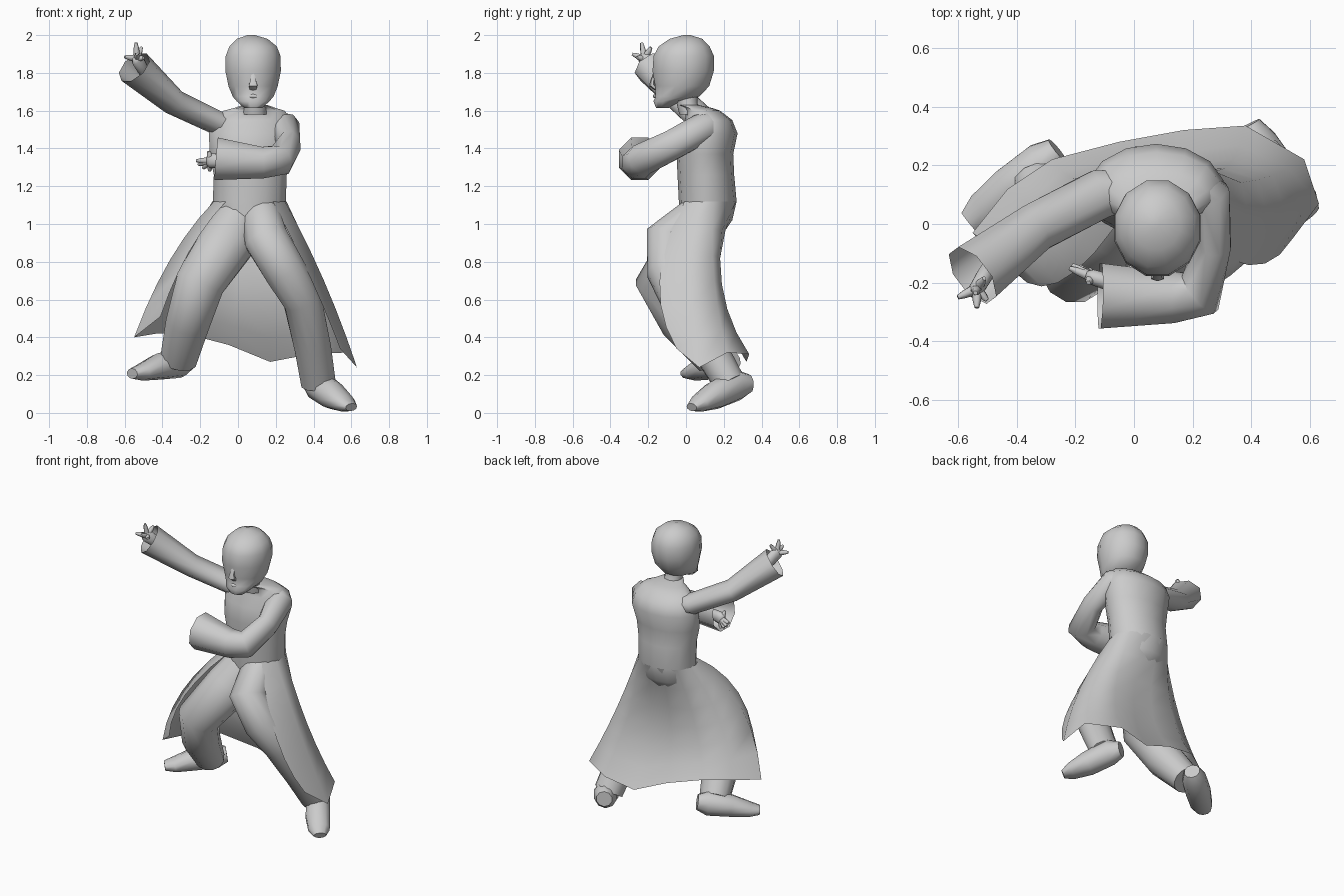
import bpy, bmesh, math
from mathutils import Vector


def make(name, verts, faces, angle=60):
    me = bpy.data.meshes.new(name)
    me.from_pydata([tuple(v) for v in verts], [], faces)
    bm = bmesh.new()
    bm.from_mesh(me)
    bmesh.ops.recalc_face_normals(bm, faces=bm.faces)
    bm.to_mesh(me)
    bm.free()
    ob = bpy.data.objects.new(name, me)
    bpy.context.collection.objects.link(ob)
    bpy.ops.object.select_all(action='DESELECT')
    ob.select_set(True)
    bpy.context.view_layer.objects.active = ob
    bpy.ops.object.shade_smooth_by_angle(angle=math.radians(angle))
    return ob


def bridge(name, rings, caps=(True, True), closed=True):
    """Skin a list of equal-length point rings."""
    n = len(rings[0])
    verts = [p for r in rings for p in r]
    faces = []
    for i in range(len(rings) - 1):
        for j in range(n if closed else n - 1):
            k = (j + 1) % n
            faces.append((i * n + j, i * n + k, (i + 1) * n + k, (i + 1) * n + j))
    if caps[0]:
        faces.append(tuple(range(n)))
    if caps[1]:
        faces.append(tuple(range(len(verts) - n, len(verts))))
    return make(name, verts, faces)


def stack(name, rings, sides, caps=(True, True)):
    """Loft of level ellipses: z, cx, cy, rx, ry."""
    pts = []
    for z, cx, cy, rx, ry in rings:
        pts.append([Vector((cx + rx * math.cos(a), cy + ry * math.sin(a), z))
                    for a in (math.tau * (j + .5) / sides for j in range(sides))])
    return bridge(name, pts, caps)


def tube(name, path, sides=8, up=(0, 0, 1), caps=(True, True)):
    """Sweep along a path of x, y, z, half-width, half-height."""
    c = [Vector(p[:3]) for p in path]
    rings = []
    for i, p in enumerate(path):
        t = Vector((0, 0, 0))
        if i > 0:
            t += (c[i] - c[i - 1]).normalized()
        if i < len(c) - 1:
            t += (c[i + 1] - c[i]).normalized()
        t.normalize()
        s = t.cross(Vector(up)).normalized()
        o = s.cross(t)
        rings.append([c[i] + s * p[3] * math.cos(a) + o * p[4] * math.sin(a)
                      for a in (math.tau * (j + .5) / sides for j in range(sides))])
    return bridge(name, rings, caps)


# Head, nose, lips, neck
stack("head", [(1.615, .08, -.125, .05, .035), (1.65, .08, -.10, .09, .075),
               (1.675, .08, -.045, .112, .12), (1.73, .08, -.02, .135, .148),
               (1.81, .08, -.015, .152, .168), (1.89, .08, -.012, .15, .165),
               (1.94, .08, -.01, .13, .14), (1.98, .075, 0, .085, .09),
               (2.0, .07, .005, .02, .02)], 12)
tube("nose", [(.08, -.165, 1.80, .01, .008), (.08, -.178, 1.755, .018, .012),
              (.08, -.18, 1.735, .026, .016), (.08, -.158, 1.715, .02, .01)], 6, (0, 1, 0))
tube("lips", [(.045, -.145, 1.675, .006, .006), (.08, -.163, 1.677, .014, .012),
              (.115, -.145, 1.675, .006, .006)], 6)
stack("neck", [(1.58, .09, .03, .065, .065), (1.64, .09, .005, .058, .055),
               (1.70, .085, .0, .06, .06)], 10)

# Coat body, tapering into the trousers at the open front
stack("coat_body", [(.94, .06, .08, .14, .11), (1.02, .055, .105, .18, .14),
                    (1.12, .06, .115, .198, .153),
                    (1.26, .065, .105, .198, .15), (1.37, .065, .10, .22, .15),
                    (1.48, .075, .115, .235, .158), (1.55, .078, .12, .215, .125),
                    (1.60, .085, .09, .165, .09), (1.615, .09, .06, .11, .075),
                    (1.63, .09, .01, .068, .055)], 14)

# Coat skirt: open at the front, waist to hem
mid = [(-.26, -.20, .85), (-.36, -.09, .81), (-.31, .07, .76), (-.18, .15, .72),
       (0, .165, .69), (.15, .175, .67), (.31, .19, .68), (.42, .15, .70),
       (.455, .02, .70), (.39, -.14, .70)]
hem = [(-.41, -.16, .51), (-.55, -.03, .40), (-.43, .12, .42), (-.28, .22, .42),
       (-.05, .28, .36), (.17, .32, .27), (.38, .335, .31), (.58, .22, .32),
       (.63, .07, .24), (.54, -.05, .34)]
waist = [(.06 + .2 * math.cos(a), .115 + .155 * math.sin(a), 1.12)
         for a in (math.radians(232 - 284 * i / 9) for i in range(10))]
rows = []
for k in range(7):
    t = k / 6
    w = ((1 - t) * (1 - 2 * t), 4 * t * (1 - t), t * (2 * t - 1))
    rows.append([Vector(a) * w[0] + Vector(b) * w[1] + Vector(c) * w[2]
                 for a, b, c in zip(waist, mid, hem)])
bridge("coat_skirt", rows, (False, False), closed=False)

# Trouser legs
tube("left_leg", [(.03, .09, 1.09, .11, .08), (-.06, 0, .90, .15, .13),
                  (-.20, -.14, .69, .135, .13), (-.265, -.02, .48, .12, .12),
                  (-.315, .14, .28, .10, .09)], 12, (0, 1, 0))
tube("right_leg", [(.11, .08, 1.09, .10, .08), (.15, -.10, .92, .12, .12),
                   (.25, -.10, .75, .115, .11), (.34, -.03, .60, .105, .105),
                   (.395, .12, .35, .10, .095), (.425, .23, .16, .095, .085)], 12, (0, 1, 0))

# Shoes
tube("left_shoe", [(-.26, .25, .275, .05, .05), (-.31, .21, .265, .075, .08),
                   (-.42, .12, .245, .08, .07), (-.51, .045, .215, .07, .045),
                   (-.56, .005, .208, .045, .028)], 10)
tube("right_shoe", [(.385, .335, .155, .05, .05), (.42, .27, .15, .075, .085),
                    (.50, .15, .092, .08, .075), (.565, .07, .05, .07, .047),
                    (.60, .03, .03, .04, .022)], 10)

# Sleeves, open at the cuff
tube("left_sleeve", [(-.01, .12, 1.51, .07, .06), (-.12, .10, 1.54, .09, .065),
                     (-.34, -.015, 1.645, .09, .068), (-.55, -.175, 1.83, .115, .095)],
     8, caps=(True, False))
tube("right_sleeve", [(.19, .14, 1.53, .07, .07), (.25, .09, 1.51, .085, .08),
                      (.27, -.07, 1.42, .065, .085), (.225, -.235, 1.34, .09, .085),
                      (.13, -.25, 1.325, .095, .09), (-.115, -.245, 1.345, .12, .122)],
     8, caps=(True, False))


# Hands: wrist and palm, then fingers from spread knuckles to listed tips
def hand(side, wrist, palm, tips):
    w, p = Vector(wrist), Vector(palm)
    tube(side + "_palm", [(*w, .025, .025), (*w.lerp(p, .6), .03, .038),
                          (*p, .028, .042), (*(p + (p - w) * .15), .015, .025)], 8)
    for i, tip in enumerate(tips):
        e = Vector(tip)
        s = p.lerp(e, .2)
        tube(f"{side}_finger_{i + 1}", [(*s, .018, .018), (*s.lerp(e, .6), .014, .014),
                                        (*e, .008, .008)], 6, (.3, .8, .5))


hand("left", (-.47, -.11, 1.76), (-.535, -.22, 1.875),
     [(-.54, -.235, 1.96), (-.51, -.185, 1.935), (-.60, -.25, 1.885),
      (-.535, -.285, 1.90), (-.50, -.26, 1.88)])
hand("right", (-.02, -.22, 1.335), (-.145, -.18, 1.335),
     [(-.22, -.15, 1.335), (-.21, -.14, 1.315), (-.185, -.145, 1.295),
      (-.15, -.155, 1.28), (-.155, -.20, 1.385)])
